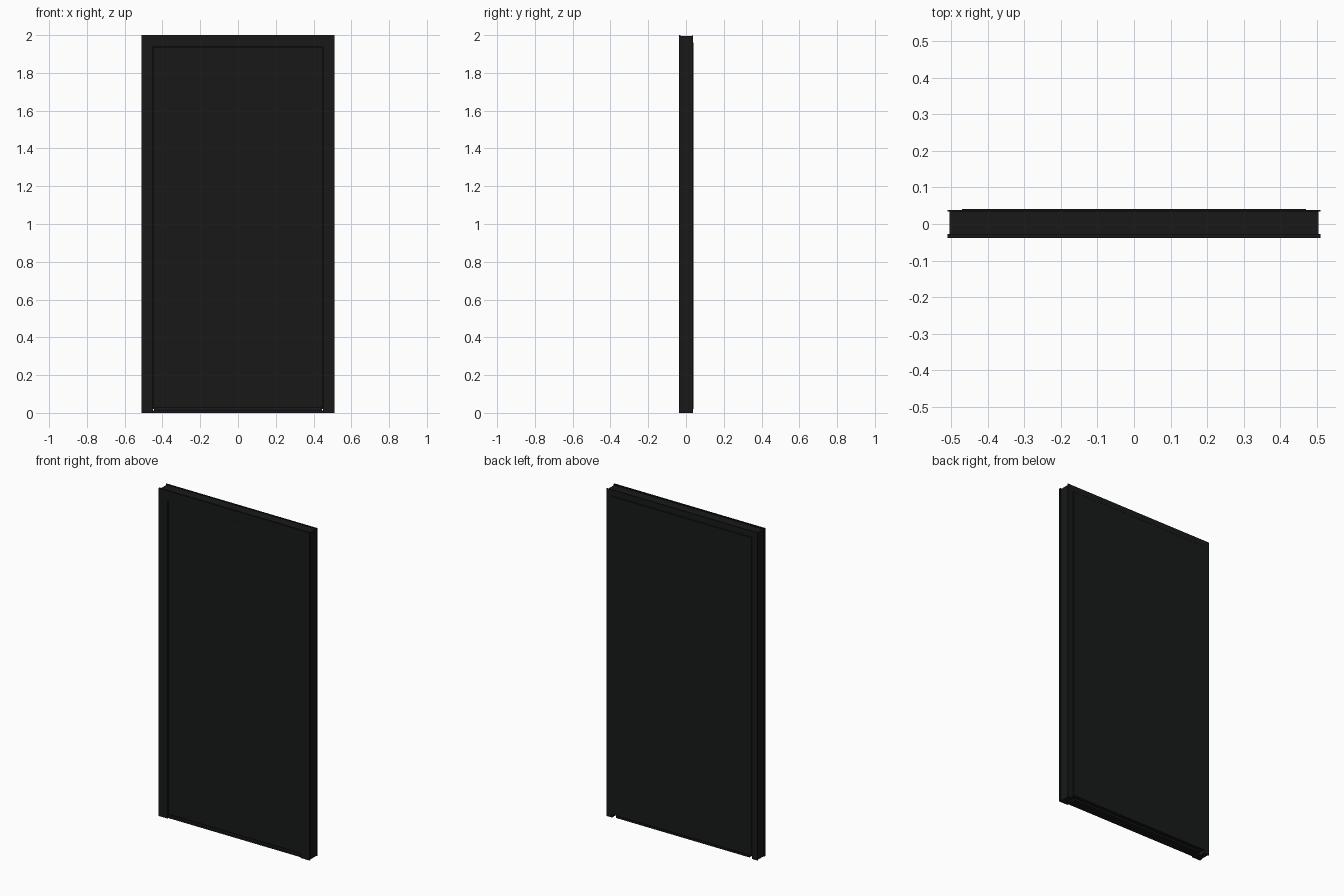
import bpy, bmesh

if "Cube" in bpy.data.objects:
    bpy.data.objects.remove(bpy.data.objects["Cube"])

black = bpy.data.materials.new("black_metal")
black.diffuse_color = (0.009, 0.0095, 0.01, 1)
black.use_nodes = True
black.node_tree.nodes["Principled BSDF"].inputs["Base Color"].default_value = black.diffuse_color


def finish(name, bm):
    bmesh.ops.recalc_face_normals(bm, faces=bm.faces)
    mesh = bpy.data.meshes.new(name)
    bm.to_mesh(mesh)
    bm.free()
    obj = bpy.data.objects.new(name, mesh)
    obj.data.materials.append(black)
    bpy.context.collection.objects.link(obj)
    return obj


def box(name, half_x, y0, y1, z0, z1):
    bm = bmesh.new()
    bmesh.ops.create_cube(bm, size=1)
    for v in bm.verts:
        v.co.x *= 2 * half_x
        v.co.y = y0 if v.co.y < 0 else y1
        v.co.z = z0 if v.co.z < 0 else z1
    return finish(name, bm)


def frame_sweep(name, profile, half_w, height):
    """Sweep an (inset, y) profile up one jamb, along the head and down again."""
    bm = bmesh.new()
    rings = []
    for side, top in ((-1, False), (-1, True), (1, True), (1, False)):
        rings.append([bm.verts.new((side * (half_w - u), y, height - u if top else 0))
                      for u, y in profile])
    n = len(profile)
    for a, b in zip(rings, rings[1:]):
        for i in range(n):
            j = (i + 1) % n
            bm.faces.new((a[i], a[j], b[j], b[i]))
    bm.faces.new(rings[0])
    bm.faces.new(rings[-1])
    return finish(name, bm)


# Door frame: front lip, rebate for the leaf, shallow channel round the outside
frame_profile = [
    (0, -0.038), (0.06, -0.038), (0.06, 0.0), (0.037, 0.0), (0.037, 0.038),
    (0, 0.038), (0, 0.034), (0.005, 0.034), (0.005, -0.028), (0, -0.028),
]
frame_sweep("door_frame", frame_profile, 0.51, 2.0)

# Leaf: a front panel inside the lip and a wider back panel in the rebate
box("leaf_front_panel", 0.447, -0.033, 0.003, 0.025, 1.937)
box("leaf_back_panel", 0.47, 0.003, 0.041, 0.02, 1.96)

# Threshold and the thin seal along the bottom of the leaf
box("threshold", 0.45, -0.03, 0.03, 0.0, 0.012)
box("bottom_seal", 0.445, -0.012, 0.012, 0.012, 0.025)
